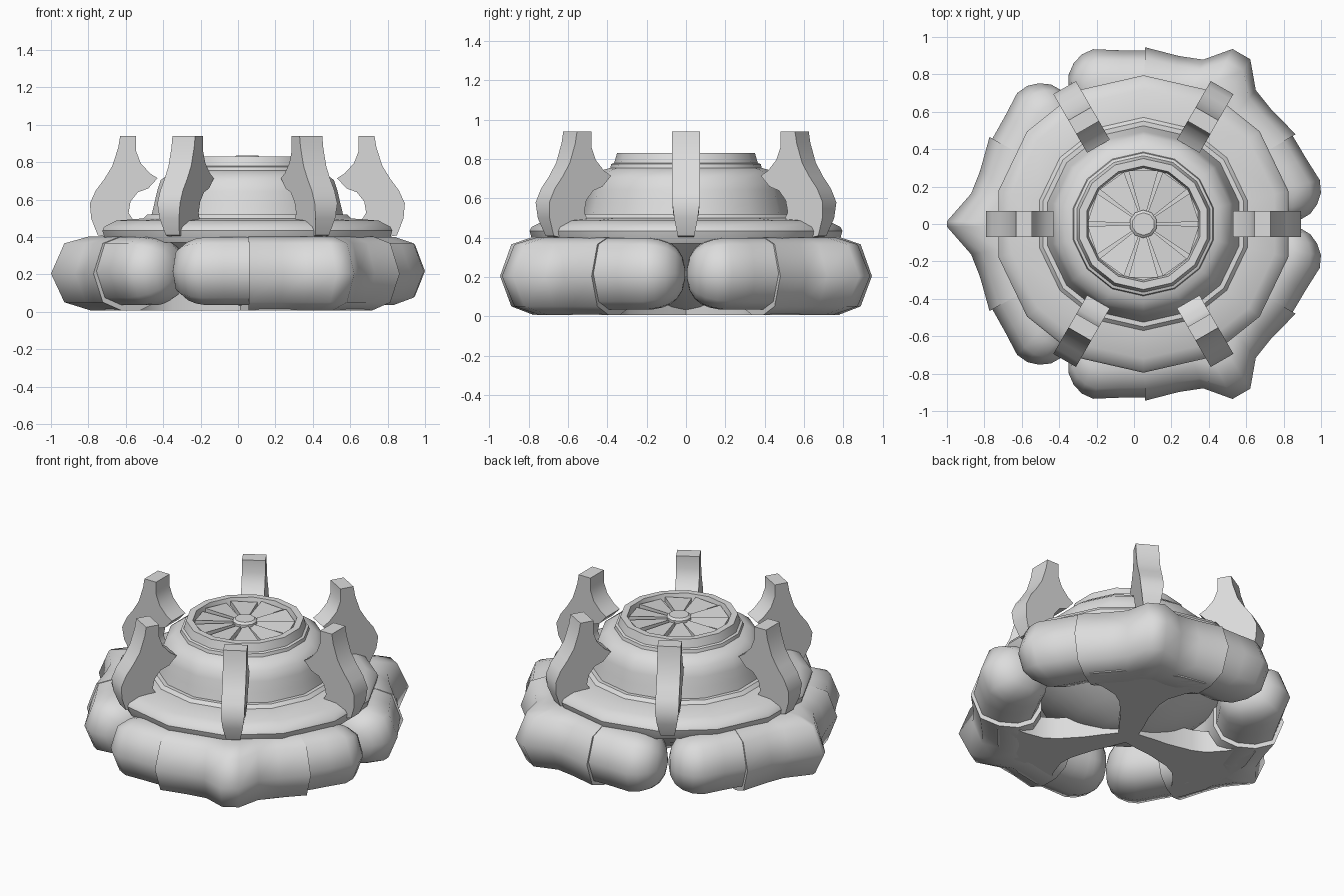
import bpy, bmesh, math
from math import sin, cos, radians, pi

if "Cube" in bpy.data.objects:
    bpy.data.objects.remove(bpy.data.objects["Cube"])

CX = 0.05  # shared axis of the rotational parts
GREY = bpy.data.materials.new("light_grey")
GREY.diffuse_color = (0.72, 0.72, 0.72, 1)
GREY.use_nodes = True
GREY.node_tree.nodes["Principled BSDF"].inputs["Base Color"].default_value = GREY.diffuse_color


def finish(name, bm, angle=35):
    bmesh.ops.recalc_face_normals(bm, faces=bm.faces)
    me = bpy.data.meshes.new(name)
    bm.to_mesh(me)
    bm.free()
    me.materials.append(GREY)
    me.shade_smooth()
    me.set_sharp_from_angle(angle=radians(angle))
    ob = bpy.data.objects.new(name, me)
    ob.location.x = CX
    bpy.context.collection.objects.link(ob)
    return ob


def skin(name, rings, caps=True, angle=35):
    """Bridge equal closed rings of points into a surface."""
    bm = bmesh.new()
    vs = [[bm.verts.new(p) for p in ring] for ring in rings]
    n = len(rings[0])
    for a, b in zip(vs, vs[1:]):
        for i in range(n):
            j = (i + 1) % n
            bm.faces.new((a[i], a[j], b[j], b[i]))
    if caps:
        bm.faces.new(vs[0])
        bm.faces.new(vs[-1])
    return finish(name, bm, angle)


def lathe(name, profile, sides, caps=False, angle=40):
    turn = [pi / 2 + 2 * pi * i / sides for i in range(sides)]
    return skin(name, [[(r * cos(t), r * sin(t), z) for t in turn] for r, z in profile], caps, angle)


# --- cushion cross-section: u across (radial), w vertical
SECTION = [(1, 0), (.73, .82), (.25, 1), (-.35, 1), (-.78, .8), (-1, .35),
           (-1, -.35), (-.78, -.8), (-.35, -1), (.2, -1), (.73, -.78)]


def cushion(name, direction, stations, zc, rz):
    """Stations: (degrees, outer radius, inner radius, scale)."""
    rings = []
    for deg, outer, inner, s in stations:
        a = radians(direction + deg)
        mid, half = (outer + inner) / 2, (outer - inner) / 2 * s
        rings.append([((mid + half * u) * cos(a), (mid + half * u) * sin(a), zc + rz * s * w)
                      for u, w in SECTION])
    skin(name, rings, True, 70)


# --- three bumpers, each a pointed middle with two rounded ends
for k, (direction, tip) in enumerate(((180, 0.8), (60, 3), (-60, 3))):
    half = [(tip, 1.05, .52, 1), (10, .935, .52, 1), (18, .918, .52, 1), (29.5, .945, .52, 1)]
    middle = [(-d, o, i, s) for d, o, i, s in reversed(half)] + half
    cushion(f"bumper_middle_{k}", direction, middle, .205, .197)
    for side in (-1, 1):
        end = [(27, .928, .54, 1), (38, .938, .54, 1), (46, .972, .55, 1), (50, .975, .55, .95),
               (53.5, .965, .55, .86), (56.5, .955, .55, .7), (58.7, .94, .55, .45),
               (59.7, .93, .56, .12)]
        cushion(f"bumper_end_{k}_{side}", direction,
                [(side * d, o, i, s) for d, o, i, s in end], .218, .182)

# --- stepped dome shell with the fan recess in its top
lathe("dome", [(.77, .37), (.785, .40), (.795, .435), (.785, .455), (.72, .488), (.57, .50),
               (.55, .52), (.525, .52), (.51, .58), (.495, .645), (.475, .705),
               (.42, .745), (.385, .755), (.38, .775), (.365, .78), (.35, .832),
               (.31, .832), (.30, .785), (.04, .785)], 14)

# --- fan blades and hub
BLADES = 10
for k in range(BLADES):
    c = 2 * pi * k / BLADES + pi / 2
    w = pi / BLADES
    pts = [(r * cos(c + d * w), r * sin(c + d * w), .812 + d * .006)
           for r, d in ((.06, -.8), (.297, -.86), (.297, .86), (.06, .8))]
    skin(f"fan_blade_{k}", [[(x, y, .78) for x, y, z in pts], pts])
lathe("fan_hub", [(.075, .78), (.075, .825), (.06, .837)], 10, True)

# --- six upright fins
FIN = [(.595, .94), (.68, .94), (.69, .88), (.722, .78), (.765, .71), (.81, .65), (.842, .58),
       (.835, .50), (.80, .41), (.75, .40), (.66, .46), (.61, .49), (.635, .53), (.625, .59),
       (.585, .64), (.53, .66), (.48, .715), (.52, .74), (.57, .795), (.595, .86)]
for k in range(6):
    a = radians(60 * k)
    rings = []
    for side in (-1, 1):
        ring = []
        for r, z in FIN:
            t = side * (.04 + .03 * min(1, max(0, (z - .40) / .15)))  # narrows at the foot
            ring.append((r * cos(a) - t * sin(a), r * sin(a) + t * cos(a), z))
        rings.append(ring)
    skin(f"fin_{k}", rings, True, 50)

# --- three-armed base plate, flaring out under the bumpers
ARM = [(.035, .061), (.14, .075), (.243, .085), (.40, .12), (.48, .16), (.56, .25),
       (.60, .33), (.70, .35), (.76, .18)]
outline = []
for direction in (180, 300, 60):
    a = radians(direction)
    arm = [(x, -y) for x, y in ARM] + [(x, y) for x, y in reversed(ARM[1:])]
    outline += [(x * cos(a) - y * sin(a), x * sin(a) + y * cos(a)) for x, y in arm]
skin("base_plate", [[(x, y, z) for x, y in outline] for z in (.008, .15)], True, 30)

# --- scooped hull rising between the arms to the gaps
lathe("hull", [(.05, .03), (.15, .05), (.30, .11), (.45, .20), (.58, .30), (.68, .385)], 28, True)
